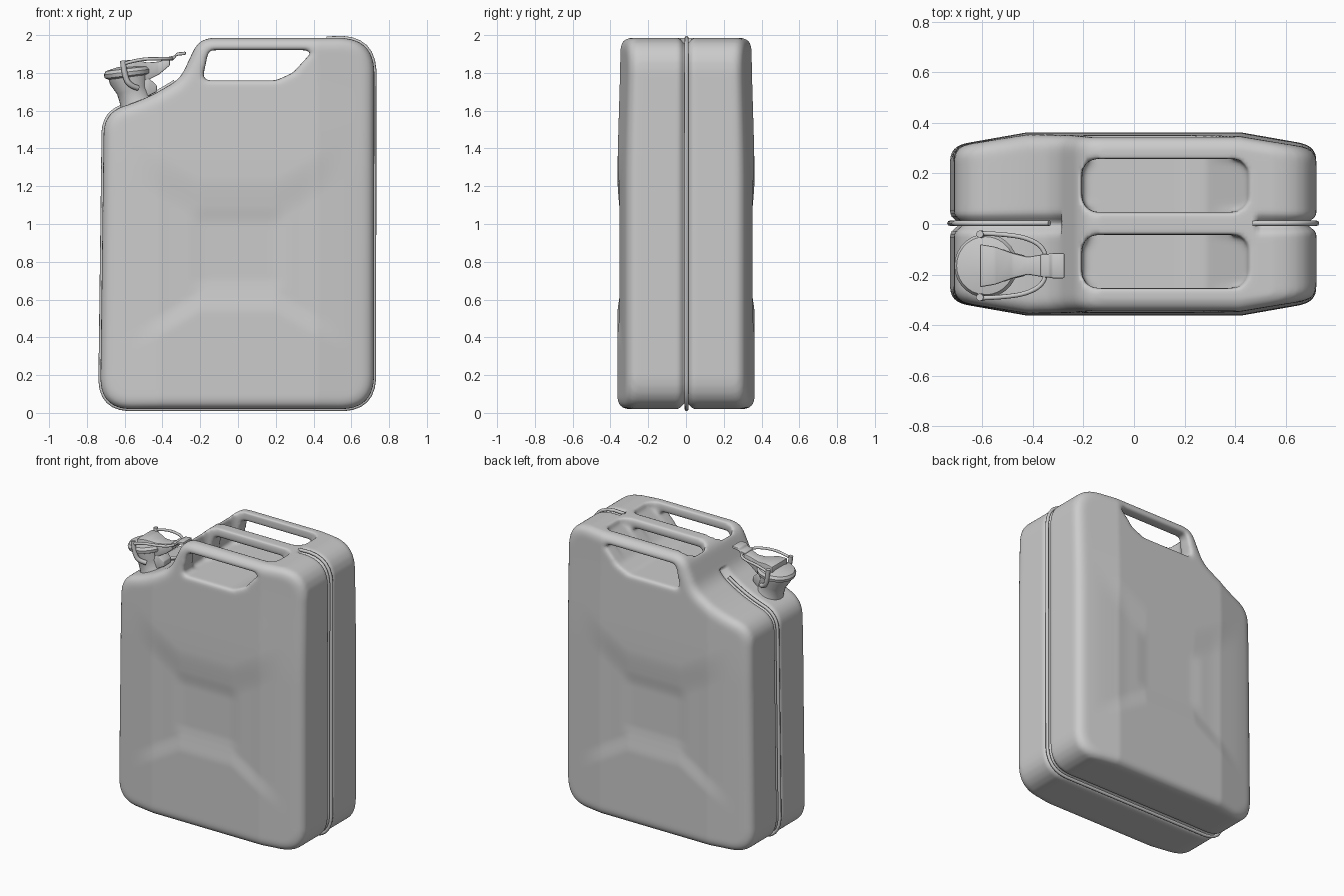
import bpy, bmesh, math
from mathutils import Vector, Matrix

if "Cube" in bpy.data.objects:
    bpy.data.objects.remove(bpy.data.objects["Cube"])


def link(name, data):
    ob = bpy.data.objects.new(name, data)
    bpy.context.collection.objects.link(ob)
    return ob


def finish(name, bm, angle=40):
    bmesh.ops.recalc_face_normals(bm, faces=bm.faces[:])
    me = bpy.data.meshes.new(name)
    bm.to_mesh(me)
    bm.free()
    me.shade_smooth()
    me.set_sharp_from_angle(angle=math.radians(angle))
    return link(name, me)


def rounded(pts, seg=7):
    """Round each (x, z, radius) corner with a quadratic curve."""
    out = []
    for i, (x, z, r) in enumerate(pts):
        p = Vector((x, z))
        a = p + (Vector(pts[i - 1][:2]) - p).normalized() * r
        b = p + (Vector(pts[(i + 1) % len(pts)][:2]) - p).normalized() * r
        for k in range(seg):
            t = k / (seg - 1)
            # pull toward the corner a little for a circular look
            c = p.lerp((a + b) / 2, 0.1)
            out.append(a * (1 - t) ** 2 + c * 2 * t * (1 - t) + b * t * t)
    return out


def prism(name, pts, y0, y1, cap_bevel=0, upright_bevel=0):
    bm = bmesh.new()
    lo = [bm.verts.new((p[0], y0, p[1])) for p in pts]
    hi = [bm.verts.new((p[0], y1, p[1])) for p in pts]
    bm.faces.new(lo)
    bm.faces.new(hi[::-1])
    n = len(pts)
    for i in range(n):
        j = (i + 1) % n
        bm.faces.new((lo[i], hi[i], hi[j], lo[j]))
    bmesh.ops.recalc_face_normals(bm, faces=bm.faces[:])

    def d(e):
        return e.verts[0].co - e.verts[1].co
    if cap_bevel:
        es = [e for e in bm.edges if abs(d(e).y) < 1e-5]
        bmesh.ops.bevel(bm, geom=es, offset=cap_bevel, segments=4, profile=0.5, affect='EDGES')
    if upright_bevel:
        es = [e for e in bm.edges if abs(d(e).x) + abs(d(e).y) < 1e-5]
        bmesh.ops.bevel(bm, geom=es, offset=upright_bevel, segments=5, profile=0.5, affect='EDGES')
    return finish(name, bm)


def bake(ob):
    """Replace an object by a mesh object with its modifiers or curve applied."""
    bpy.context.view_layer.update()
    dg = bpy.context.evaluated_depsgraph_get()
    me = bpy.data.meshes.new_from_object(ob.evaluated_get(dg))
    name = ob.name
    bpy.data.objects.remove(ob)
    me.shade_smooth()
    return link(name, me)


def tube(name, pts, radius, cyclic=False, smooth=False):
    cu = bpy.data.curves.new(name, 'CURVE')
    cu.dimensions = '3D'
    cu.bevel_depth = radius
    cu.bevel_resolution = 2
    cu.use_fill_caps = True
    sp = cu.splines.new('NURBS' if smooth else 'POLY')
    sp.points.add(len(pts) - 1)
    for p, q in zip(sp.points, pts):
        p.co = (*q, 1)
    sp.use_cyclic_u = cyclic
    if smooth:
        sp.order_u = 3
        sp.use_endpoint_u = not cyclic
    return bake(link(name, cu))


def smooth(t):
    t = min(1, max(0, t))
    return t * t * (3 - 2 * t)


# Can body with handle block, rim rounded
outline = rounded([(-0.305, 1.77, .05), (-0.48, 1.665, .1), (-0.71, 1.59, .1), (-0.73, 0.02, .15),
                   (0.72, 0.02, .16), (0.722, 1.985, .17), (-0.205, 1.985, .07)])
body = prism("can_body", outline, -0.363, 0.363, cap_bevel=0.055)

# Handle window and the two slots between the three bars
cutters = [
    prism("window_cutter", [(-0.19, 1.76), (0.2, 1.76), (0.29, 1.80), (0.40, 1.92), (-0.155, 1.92)], -0.6, 0.6)]
slot = [(-0.205, 1.76), (0.2, 1.76), (0.29, 1.80), (0.45, 1.955), (0.45, 2.2), (-0.205, 2.2)]
for tag, y0, y1 in (("front", -0.265, -0.045), ("back", 0.05, 0.27)):
    cutters.append(prism(tag + "_slot_cutter", slot, y0, y1, upright_bevel=0.06))
for c in cutters:
    c.hide_render = True
    m = body.modifiers.new("cut", 'BOOLEAN')
    m.object, m.operation, m.solver = c, 'DIFFERENCE', 'EXACT'

# Soften everything into pressed sheet metal
m = body.modifiers.new("remesh", 'REMESH')
m.mode, m.voxel_size = 'VOXEL', 0.0135
m = body.modifiers.new("soften", 'SMOOTH')
m.factor, m.iterations = 0.5, 7
body = bake(body)
for c in cutters:
    bpy.data.objects.remove(c)

# Seam groove, side taper and shallow pressed panels
me = body.data
moved = []
for v in me.vertices:
    co, n = v.co.copy(), v.normal
    x, y, z = co
    in_handle = -0.29 < x < 0.48 and z > 1.7
    if not in_handle:
        co -= Vector((n.x, 0, n.z)) * 0.035 * math.exp(-(y / 0.026) ** 2)
    ax = abs(x)
    f = 1 - 0.15 * max(0, (ax - 0.42) / 0.31)
    f *= 1 - 0.045 * smooth((z - 1.2) / 0.8)
    flare = 0.6 * max(0, ax - 0.2)
    dent = smooth((z - 0.52 + flare) / 0.14) * smooth((1.25 + flare - z) / 0.25) * smooth((0.62 - ax) / 0.3)
    core = smooth((0.28 - ax) / 0.12) * smooth((z - 0.62) / 0.1) * smooth((1.1 - z) / 0.12)
    if abs(y) > 0.25:
        f -= 0.04 * dent + 0.02 * core
    co.y *= f
    moved.append(co)
for v, co in zip(me.vertices, moved):
    v.co = co
me.update()

# Welded seam flange running round the outside
path = [(p.x, 0.003, p.y) for p in outline[5:-7]] + [(0.47, 0.003, 1.982)]
tube("seam_flange", path, 0.011)


# Pouring neck and lid
def lathe(name, profile, centre, tilt, seg=28):
    bm = bmesh.new()
    rings = [[bm.verts.new((r * math.cos(2 * math.pi * k / seg), r * math.sin(2 * math.pi * k / seg), h))
              for k in range(seg)] for r, h in profile]
    for a, b in zip(rings, rings[1:]):
        for k in range(seg):
            bm.faces.new((a[k], a[k - 1], b[k - 1], b[k]))
    bm.faces.new(rings[0])
    bm.faces.new(rings[-1])
    bm.transform(Matrix.Translation(centre) @ Matrix.Rotation(tilt, 4, 'Y'))
    return finish(name, bm)


CY = -0.165
lathe("neck", [(0.10, -0.03), (0.085, 0.02), (0.085, 0.08), (0.105, 0.14), (0.105, 0.17)],
      (-0.535, CY, 1.635), -0.3)
lathe("lid", [(0.10, -0.025), (0.122, -0.015), (0.126, 0.005), (0.115, 0.022), (0.05, 0.036)],
      (-0.585, CY, 1.80), -0.12)


# Locking lever: tapered bridge from lid to thumb tab
def bridge(name, sections):
    """Sections are (x, half width, z bottom, z top)."""
    bm = bmesh.new()
    rings = [[bm.verts.new(c) for c in ((x, CY - w, a), (x, CY + w, a), (x, CY + w, b), (x, CY - w, b))]
             for x, w, a, b in sections]
    for p, q in zip(rings, rings[1:]):
        for k in range(4):
            bm.faces.new((p[k], p[k - 1], q[k - 1], q[k]))
    bm.faces.new(rings[0])
    bm.faces.new(rings[-1])
    bmesh.ops.bevel(bm, geom=bm.edges[:], offset=0.006, segments=2, profile=0.5, affect='EDGES')
    return finish(name, bm)


bridge("lever", [(-0.61, 0.085, 1.81, 1.865), (-0.55, 0.075, 1.79, 1.87), (-0.48, 0.05, 1.76, 1.855),
                 (-0.42, 0.035, 1.79, 1.86), (-0.36, 0.045, 1.84, 1.88)])
bridge("thumb_tab", [(-0.37, 0.045, 1.868, 1.885), (-0.335, 0.047, 1.873, 1.892),
                     (-0.325, 0.05, 1.89, 1.908), (-0.275, 0.05, 1.896, 1.913)])
bridge("hinge_block", [(-0.53, 0.06, 1.65, 1.76), (-0.47, 0.05, 1.68, 1.77), (-0.43, 0.04, 1.70, 1.735)])

# Wire bail looping round the lid and lever, with side pivots
half = [(-0.6, 0.128, 1.85), (-0.52, 0.125, 1.873), (-0.42, 0.11, 1.875), (-0.355, 0.07, 1.875), (-0.345, 0.0, 1.875)]
loop = [(x, CY + y, z) for x, y, z in half] + [(x, CY - y, z) for x, y, z in half[-2::-1]]
tube("wire_bail", loop, 0.009, smooth=True)
for tag, s in (("front", -1), ("back", 1)):
    tube(tag + "_latch_arm", [(-0.61, CY + s * 0.125, 1.865), (-0.60, CY + s * 0.125, 1.78),
                              (-0.57, CY + s * 0.115, 1.73), (-0.53, CY + s * 0.09, 1.72)], 0.015, smooth=True)
